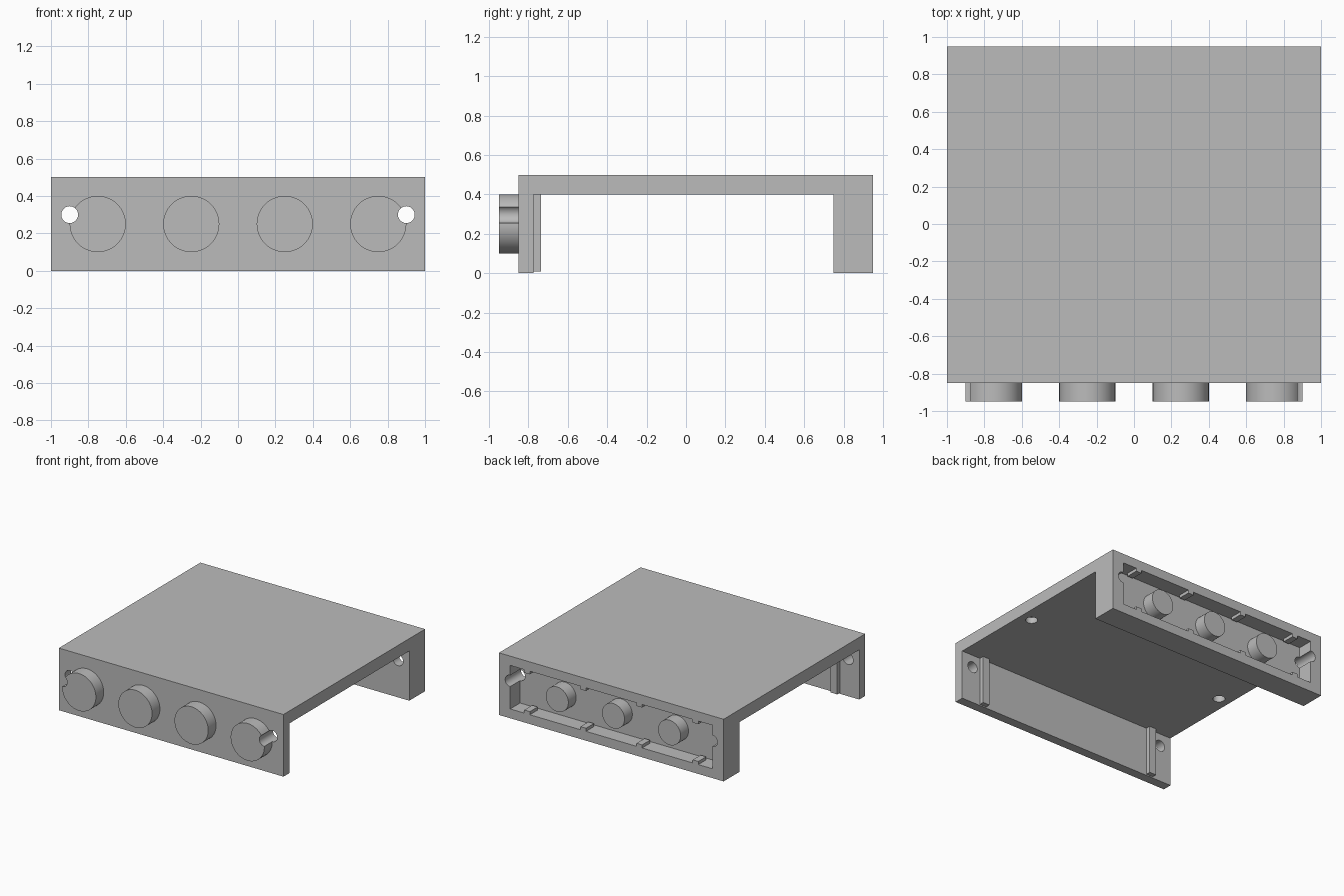
import bpy
import bmesh
from math import radians
from mathutils import Matrix, Vector

default = bpy.data.objects.get("Cube")
if default:
    bpy.data.objects.remove(default, do_unlink=True)

grey = bpy.data.materials.new("plain grey")
grey.use_nodes = True
COLOUR = (0.5, 0.5, 0.5, 1)
grey.diffuse_color = COLOUR
grey.node_tree.nodes["Principled BSDF"].inputs["Base Color"].default_value = COLOUR


def finish(name, bm):
    bmesh.ops.recalc_face_normals(bm, faces=bm.faces)
    mesh = bpy.data.meshes.new(name)
    bm.to_mesh(mesh)
    bm.free()
    mesh.materials.append(grey)
    obj = bpy.data.objects.new(name, mesh)
    bpy.context.collection.objects.link(obj)
    return obj


def box(name, low, high):
    low, high = Vector(low), Vector(high)
    bm = bmesh.new()
    bmesh.ops.create_cube(bm, size=1)
    bmesh.ops.scale(bm, vec=high - low, verts=bm.verts)
    bmesh.ops.translate(bm, vec=(low + high) / 2, verts=bm.verts)
    return finish(name, bm)


def cylinder(name, centre, radius, length, axis="Y", sides=64):
    bm = bmesh.new()
    turn = Matrix.Rotation(radians(90), 4, "X") if axis == "Y" else Matrix()
    bmesh.ops.create_cone(bm, cap_ends=True, segments=sides, radius1=radius,
                          radius2=radius, depth=length,
                          matrix=Matrix.Translation(centre) @ turn)
    return finish(name, bm)


def cut(target, cutter):
    mod = target.modifiers.new("cut", "BOOLEAN")
    mod.operation = "DIFFERENCE"
    mod.solver = "EXACT"
    mod.object = cutter
    bpy.context.view_layer.objects.active = target
    bpy.ops.object.modifier_apply(modifier=mod.name)


# Bridge-shaped body: side profile extruded across the width
profile = [(-0.85, 0), (-0.775, 0), (-0.775, 0.4), (0.75, 0.4),
           (0.75, 0), (0.95, 0), (0.95, 0.5), (-0.85, 0.5)]
bm = bmesh.new()
face = bm.faces.new([bm.verts.new((-1, y, z)) for y, z in profile])
side = bmesh.ops.extrude_face_region(bm, geom=[face])
bmesh.ops.translate(bm, vec=(2, 0, 0),
                    verts=[v for v in side["geom"] if isinstance(v, bmesh.types.BMVert)])
body = finish("body", bm)

# Front studs
parts = [body]
studs = [cylinder("front_stud", (x, -0.9, 0.25), 0.15, 0.1)
         for x in (-0.75, -0.25, 0.25, 0.75)]
parts += studs

# Rear socket, long pin holes and blind holes under the roof
cutters = [box("socket_cutter", (-0.9, 0.825, 0.075), (0.9, 1.1, 0.425))]
for s in (-1, 1):
    pin = cylinder("pin_cutter", (s * 0.9, 0, 0.3), 0.045, 2.4, sides=32)
    cut(studs[0 if s < 0 else 3], pin)
    cutters += [pin, cylinder("roof_hole_cutter", (s * 0.9, -0.1, 0.4),
                              0.045, 0.1, axis="Z", sides=32)]
for cutter in cutters:
    cut(body, cutter)
for cutter in cutters:
    bpy.data.objects.remove(cutter, do_unlink=True)

# Pegs inside the rear socket
for x in (-0.5, 0, 0.5):
    parts.append(cylinder("socket_peg", (x, 0.875, 0.25), 0.1, 0.1))

# Grip tabs along the socket floor and ceiling
for x in (-0.75, -0.25, 0.25, 0.75):
    for low, high in ((0.075, 0.1), (0.4, 0.425)):
        parts.append(box("socket_tab", (x - 0.025, 0.85, low), (x + 0.025, 0.95, high)))

# Ribs behind the front wall
for x in (-0.8, 0.8):
    parts.append(box("wall_rib", (x - 0.03, -0.775, 0.01), (x + 0.03, -0.7375, 0.4)))

# Round surfaces smooth, edges sharp
bpy.ops.object.select_all(action="DESELECT")
for part in parts:
    part.select_set(True)
bpy.context.view_layer.objects.active = body
bpy.ops.object.shade_smooth_by_angle(angle=radians(30))
